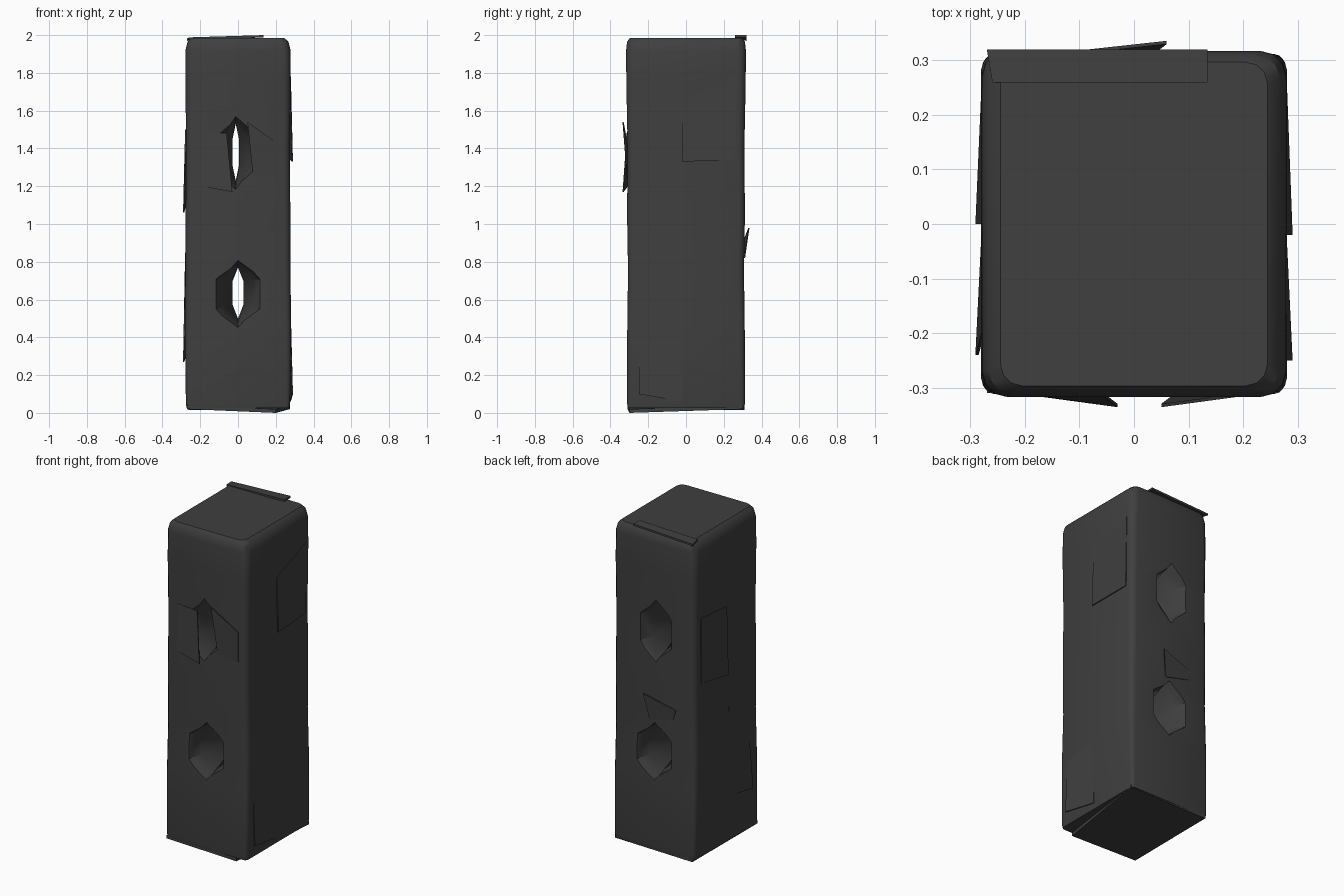
import bpy, bmesh, math
from mathutils import Vector

if "Cube" in bpy.data.objects:
    bpy.data.objects.remove(bpy.data.objects["Cube"])

charcoal = bpy.data.materials.new("charcoal")
charcoal.diffuse_color = (0.05, 0.05, 0.05, 1)
charcoal.use_nodes = True
charcoal.node_tree.nodes["Principled BSDF"].inputs["Base Color"].default_value = charcoal.diffuse_color


def loft(name, rings):
    """Closed solid skinned through rings with equal point counts."""
    bm = bmesh.new()
    loops = [[bm.verts.new(p) for p in r] for r in rings]
    n = len(loops[0])
    for a, b in zip(loops, loops[1:]):
        for i in range(n):
            j = (i + 1) % n
            bm.faces.new((a[i], a[j], b[j], b[i]))
    bm.faces.new(loops[0])
    bm.faces.new(loops[-1])
    bmesh.ops.recalc_face_normals(bm, faces=bm.faces)
    me = bpy.data.meshes.new(name)
    bm.to_mesh(me)
    bm.free()
    me.materials.append(charcoal)
    ob = bpy.data.objects.new(name, me)
    bpy.context.collection.objects.link(ob)
    return ob


def body_ring(z, hx, hy, c, x0=0.0):
    """Rectangle with rounded corners of radius c."""
    pts = []
    for k, (sx, sy) in enumerate(((1, 1), (-1, 1), (-1, -1), (1, -1))):
        for s in range(4):
            a = math.pi / 2 * (k + s / 3)
            pts.append((x0 + sx * (hx - c) + c * math.cos(a),
                        sy * (hy - c) + c * math.sin(a), z))
    return pts


def slot_ring(y, x0, hw, z0, z1):
    """Tall six-sided opening in the xz plane."""
    d = (z1 - z0) * 0.28
    return [(x0, y, z0), (x0 + hw, y, z0 + d), (x0 + hw, y, z1 - d),
            (x0, y, z1), (x0 - hw, y, z1 - d), (x0 - hw, y, z0 + d)]


# Tall block with softened edges and a slightly wavy side
body = loft("tower_body", [
    body_ring(0.025, 0.272, 0.308, 0.02),
    body_ring(0.05, 0.276, 0.312, 0.02),
    body_ring(0.45, 0.281, 0.311, 0.03),
    body_ring(0.75, 0.278, 0.307, 0.035),
    body_ring(1.05, 0.277, 0.312, 0.035),
    body_ring(1.40, 0.275, 0.309, 0.035),
    body_ring(1.75, 0.278, 0.316, 0.04),
    body_ring(1.92, 0.278, 0.317, 0.045),
    body_ring(1.965, 0.267, 0.312, 0.045),
    body_ring(1.985, 0.245, 0.297, 0.04)])

# Two pinched slots running from front to back
cutters = []
for name, x0, hw, z0, z1 in (("upper_slot", -0.012, 0.018, 1.23, 1.53),
                             ("lower_slot", 0.0, 0.03, 0.50, 0.77)):
    rings = [slot_ring(y, x0, hw + w, z0 - g, z1 + g * 0.8)
             for y, w, g in ((-0.36, 0.115, 0.06), (-0.24, 0.05, 0.03), (-0.1, 0, 0),
                             (0.1, 0, 0), (0.24, 0.05, 0.03), (0.36, 0.115, 0.06))]
    cut = loft(name + "_cutter", rings)
    cut.hide_render = True
    cutters.append(cut)
    mod = body.modifiers.new(name, 'BOOLEAN')
    mod.object = cut
    mod.operation = 'DIFFERENCE'
    mod.solver = 'EXACT'

bpy.context.view_layer.objects.active = body
body.select_set(True)
for mod in list(body.modifiers):
    bpy.ops.object.modifier_apply(modifier=mod.name)
bpy.ops.object.shade_smooth_by_angle(angle=math.radians(35))
for cut in cutters:
    bpy.data.objects.remove(cut)


def plate(name, pts, thick):
    """Thin loose slab; thick is the offset towards the body."""
    t = Vector(thick)
    return loft(name, [pts, [Vector(p) + t for p in pts]])


# Tilted foot slab under the body
plate("foot_slab", [(-0.27, -0.31, 0.02), (0.20, -0.30, 0.0),
                    (0.275, 0.30, 0.02), (-0.26, 0.31, 0.015)], (0, 0, 0.02))
# Flap along the top back edge
plate("top_flap", [(-0.27, 0.32, 1.982), (-0.26, 0.26, 1.988),
                   (0.135, 0.26, 2.0), (0.135, 0.32, 2.0)], (0, 0, -0.012))
# Lifted flaps on the sides
for s, pts in ((-1, [(-0.24, 0.27), (-0.02, 0.30), (-0.02, 0.85), (-0.2, 0.75)]),
               (-1, [(0.0, 1.06), (0.25, 1.1), (0.25, 1.5), (0.0, 1.48)]),
               (1, [(-0.25, 0.1), (-0.02, 0.06), (-0.02, 0.52), (-0.25, 0.44)]),
               (1, [(-0.02, 1.33), (0.26, 1.34), (0.27, 1.78), (-0.02, 1.66)])):
    ring = [(s * (0.291 if i == 0 else 0.28), y, z) for i, (y, z) in enumerate(pts)]
    plate("side_flap", ring, (-s * 0.006, 0, 0))
# Lifted flaps beside the slots, front and back
for s, pts in ((-1, [(-0.03, 1.17), (-0.2, 1.20), (-0.19, 1.49), (-0.06, 1.48)]),
               (-1, [(0.05, 1.54), (0.22, 1.42), (0.22, 1.24), (0.08, 1.25)]),
               (1, [(0.06, 0.98), (-0.15, 0.92), (-0.13, 0.86), (0.03, 0.82)])):
    ring = [(x, s * (0.336 if i == 0 else 0.313), z) for i, (x, z) in enumerate(pts)]
    plate("face_flap", ring, (0, -s * 0.006, 0))
